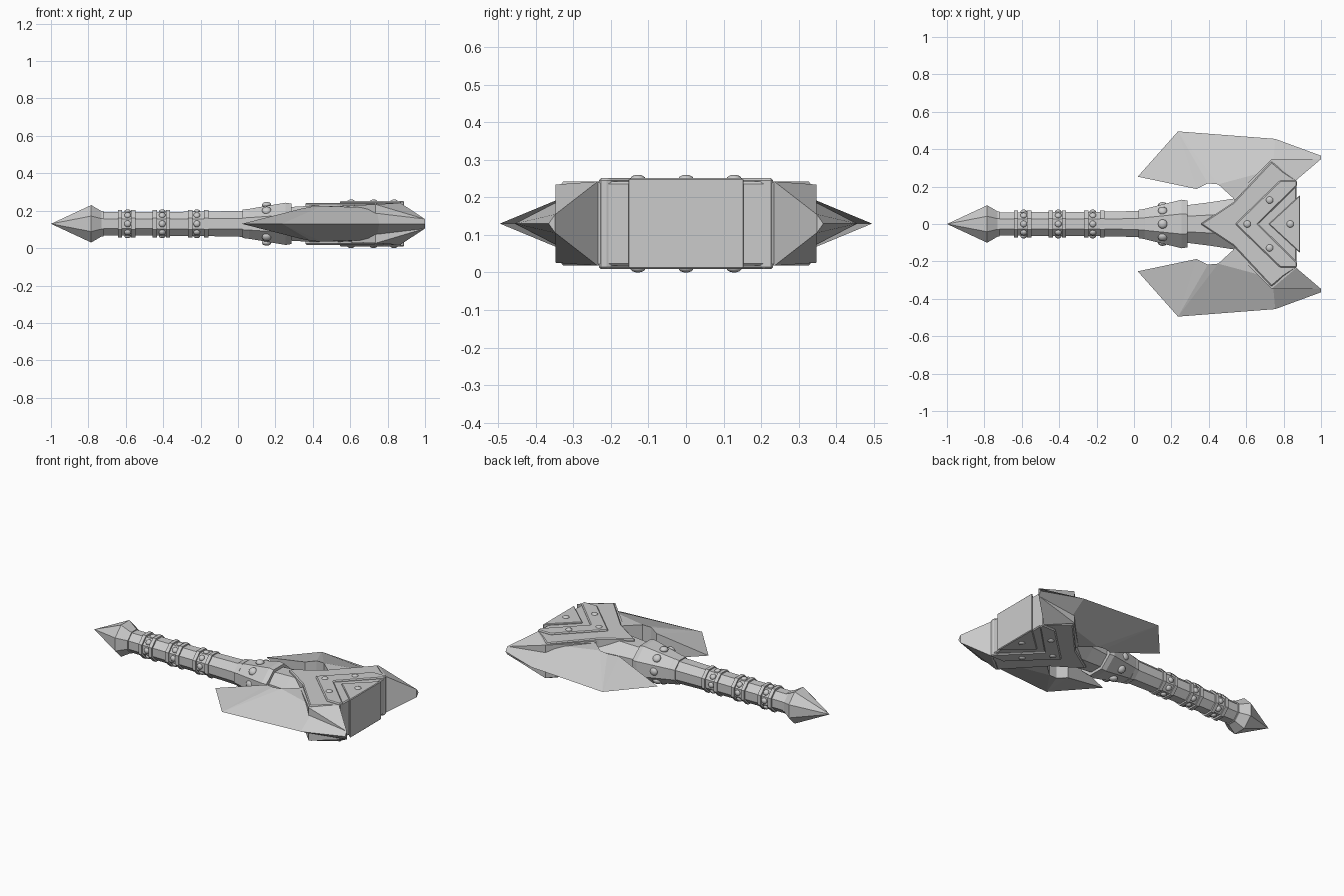
import bpy, bmesh, math
from mathutils import Vector

if "Cube" in bpy.data.objects:
    bpy.data.objects.remove(bpy.data.objects["Cube"])

ZC = 0.13  # height of the weapon's middle plane
metal = bpy.data.materials.new("grey metal")
metal.diffuse_color = (0.6, 0.6, 0.6, 1)
metal.use_nodes = True
metal.node_tree.nodes["Principled BSDF"].inputs["Base Color"].default_value = metal.diffuse_color


def finish(name, bm, smooth=False):
    bmesh.ops.recalc_face_normals(bm, faces=bm.faces[:])
    me = bpy.data.meshes.new(name)
    bm.to_mesh(me)
    bm.free()
    me.materials.append(metal)
    for p in me.polygons:
        p.use_smooth = smooth
    ob = bpy.data.objects.new(name, me)
    bpy.context.collection.objects.link(ob)
    return ob


def octagon_loft(name, stations):
    """Eight-sided shaft along x; each station is (x, y apothem, z apothem)."""
    bm = bmesh.new()
    rings = []
    for x, ry, rz in stations:
        k = 1 / math.cos(math.pi / 8)
        rings.append([bm.verts.new((x, ry * k * math.cos((i + .5) * math.pi / 4),
                                    ZC + rz * k * math.sin((i + .5) * math.pi / 4)))
                      for i in range(8)])
    for a, b in zip(rings, rings[1:]):
        for i in range(8):
            j = (i + 1) % 8
            bm.faces.new((a[i], a[j], b[j], b[i]))
    bm.faces.new(rings[0])
    bm.faces.new(rings[-1])
    bmesh.ops.remove_doubles(bm, verts=bm.verts[:], dist=0.0005)
    return finish(name, bm)


def plate(name, outline, half, bevel=0.0):
    """Flat outline extruded both ways from the middle plane."""
    bm = bmesh.new()
    face = bm.faces.new([bm.verts.new((x, y, ZC - half)) for x, y in outline])
    ext = bmesh.ops.extrude_face_region(bm, geom=[face])
    for v in ext["geom"]:
        if isinstance(v, bmesh.types.BMVert):
            v.co.z = ZC + half
    ob = finish(name, bm)
    if bevel:
        m = ob.modifiers.new("chamfer", 'BEVEL')
        m.width, m.segments = bevel, 1
    return ob


def rivet(name, loc, normal, r, height):
    bm = bmesh.new()
    bmesh.ops.create_uvsphere(bm, u_segments=12, v_segments=8, radius=1)
    for v in bm.verts:
        v.co = Vector((v.co.x * r, v.co.y * r, v.co.z * height))
    ob = finish(name, bm, True)
    ob.location = loc
    ob.rotation_mode = 'QUATERNION'
    ob.rotation_quaternion = Vector(normal).to_track_quat('Z', 'Y')


def rivet_ring(name, x, apothem, r, height):
    for i in range(8):
        n = Vector((0, math.cos(i * math.pi / 4), math.sin(i * math.pi / 4)))
        rivet(name, n * apothem + Vector((x, 0, ZC)), n, r, height)


def mirrored(half):
    """Close a half outline (y >= 0) across the x axis."""
    return half + [(x, -y) for x, y in reversed(half) if y > 0]


# Grip, pommel and collar
octagon_loft("grip", [(x, r, r) for x, r in [(-.74, .062), (-.2, .065), (.05, .07)]])
octagon_loft("pommel", [(x, r, r) for x, r in
                        [(-1, .0001), (-.785, .1), (-.73, .068), (-.72, .068)]])
octagon_loft("collar_ring", [(.025, .076, .076), (.055, .08, .08)])
octagon_loft("collar", [(.045, .074, .074), (.06, .082, .08), (.255, .13, .113),
                        (.285, .125, .108), (.285, .10, .09)])
octagon_loft("neck", [(.28, .10, .09), (.4, .115, .097), (.56, .14, .102)])

# Grip bands and their rivets
for x in (-.63, -.56, -.445, -.375, -.255, -.17):
    octagon_loft("grip_band", [(x - .011, .073, .073), (x + .011, .073, .073)])
for x in (-.59, -.405, -.22):
    rivet_ring("grip_rivet", x, .065, .018, .012)
rivet_ring("collar_rivet", .153, .101, .025, .016)

# Head: chevron body, tapered horns, raised band and striking block
plate("head_body", mirrored([(.355, 0), (.53, .115), (.735, .335), (.80, .28),
                             (.87, .235)]), .112, .006)
for s in (1, -1):
    bm = bmesh.new()
    pts = [(.53, .14, .095), (.735, .347, .104), (1, .347, .025),
           (.868, .235, .112), (.6, .0, .108)]
    up = [bm.verts.new((x, s * y, ZC + z)) for x, y, z in pts]
    dn = [bm.verts.new((x, s * y, ZC - z)) for x, y, z in pts]
    for ring in (up, dn):
        bm.faces.new((ring[1], ring[2], ring[3]))
        bm.faces.new((ring[0], ring[1], ring[3], ring[4]))
    for i in range(5):
        j = (i + 1) % 5
        bm.faces.new((up[i], up[j], dn[j], dn[i]))
    finish("head_horn", bm)

band = [(.54, 0), (.78, .232), (.872, .232), (.872, .205), (.665, 0)]
plate("raised_band", band[:4] + [band[4]] + [(x, -y) for x, y in band[3:0:-1]],
      .121, .006)
plate("striking_block", [(.72, 0), (.888, .155), (.888, -.155)], .121, .004)

for s in (1, -1):
    for x, y in ((.605, 0), (.725, .128), (.725, -.128), (.835, 0)):
        rivet("head_rivet", (x, y, ZC + s * .119), (0, 0, s), .02, .011)

# Blades: thin outer edge, thick inner side
for s in (1, -1):
    bm = bmesh.new()
    V = lambda x, y, z: bm.verts.new((x, s * y, ZC + z))
    heel, o1, o2, tip = (V(.02, .253, 0), V(.235, .495, 0),
                         V(.755, .455, 0), V(1, .365, 0))
    inner = [(.335, .187, .08), (.395, .217, .092), (.45, .212, .095),
             (.54, .13, .095), (.74, .29, .085), (1, .348, .025)]
    sides = [[V(x, y, k * z) for x, y, z in inner] for k in (1, -1)]
    for a in sides:
        for f in ((heel, o1, a[0]), (o1, a[1], a[0]), (o1, a[2], a[1]),
                  (o1, o2, a[4], a[2]), (a[2], a[4], a[3]), (o2, tip, a[5], a[4])):
            bm.faces.new(f)
    u, d = sides
    bm.faces.new((heel, u[0], d[0]))
    for i in range(5):
        bm.faces.new((u[i], u[i + 1], d[i + 1], d[i]))
    bm.faces.new((u[5], tip, d[5]))
    finish("blade", bm)
